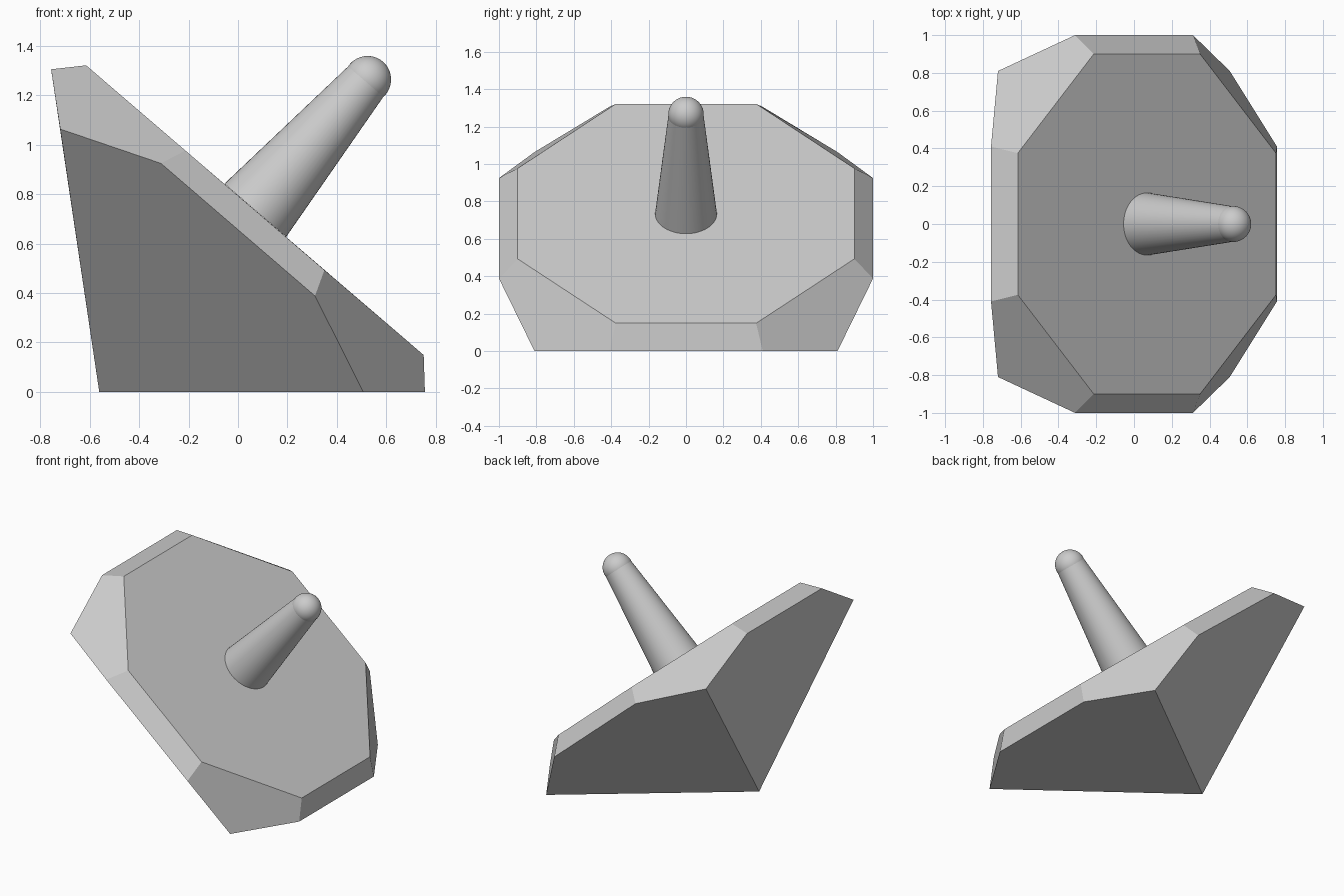
import bpy
import bmesh
from mathutils import Vector

old = bpy.data.objects.get("Cube")
if old:
    bpy.data.objects.remove(old, do_unlink=True)

# One plain grey for everything
grey = bpy.data.materials.new("plain_grey")
grey.use_nodes = True
colour = (0.6, 0.6, 0.6, 1)
grey.diffuse_color = colour
grey.node_tree.nodes["Principled BSDF"].inputs["Base Color"].default_value = colour


def add_object(name, bm):
    mesh = bpy.data.meshes.new(name)
    bm.to_mesh(mesh)
    bm.free()
    mesh.materials.append(grey)
    obj = bpy.data.objects.new(name, mesh)
    bpy.context.collection.objects.link(obj)
    return obj


# Wedge base: sloped octagon face, chamfered rim, tapering to one low rear point
panel = [(-0.615, 0.375, 1.322), (-0.213, 0.9, 0.977), (0.35, 0.9, 0.493), (0.752, 0.375, 0.149)]
rim = [(-0.757, 0.41, 1.306), (-0.72, 0.81, 1.064), (-0.312, 1, 0.925),
       (0.312, 1, 0.388), (0.507, 0.81, 0), (0.757, 0.41, 0)]
bm = bmesh.new()
bm.verts.new((-0.562, 0, 0))
for x, y, z in panel + rim:
    for side in (1, -1):
        bm.verts.new((x, y * side, z))
bmesh.ops.convex_hull(bm, input=bm.verts[:])
bmesh.ops.dissolve_limit(bm, angle_limit=0.05, verts=bm.verts[:], edges=bm.edges[:])
bmesh.ops.recalc_face_normals(bm, faces=bm.faces[:])
add_object("wedge_base", bm)

# Tapered stick standing square to the panel, with a ball tip
foot = Vector((0.07, 0, 0.735))
tip = Vector((0.525, 0, 1.265))
axis = tip - foot
turn = axis.to_track_quat("Z", "Y")

bm = bmesh.new()
bmesh.ops.create_cone(bm, cap_ends=True, segments=48, radius1=0.165,
                      radius2=0.093, depth=axis.length)
stick = add_object("stick", bm)
stick.location = (foot + tip) / 2

bm = bmesh.new()
bmesh.ops.create_uvsphere(bm, u_segments=48, v_segments=24, radius=0.095)
ball = add_object("stick_tip", bm)
ball.location = tip

for obj in (stick, ball):
    obj.rotation_mode = "QUATERNION"
    obj.rotation_quaternion = turn
    bpy.ops.object.select_all(action="DESELECT")
    obj.select_set(True)
    bpy.context.view_layer.objects.active = obj
    bpy.ops.object.shade_smooth_by_angle()
